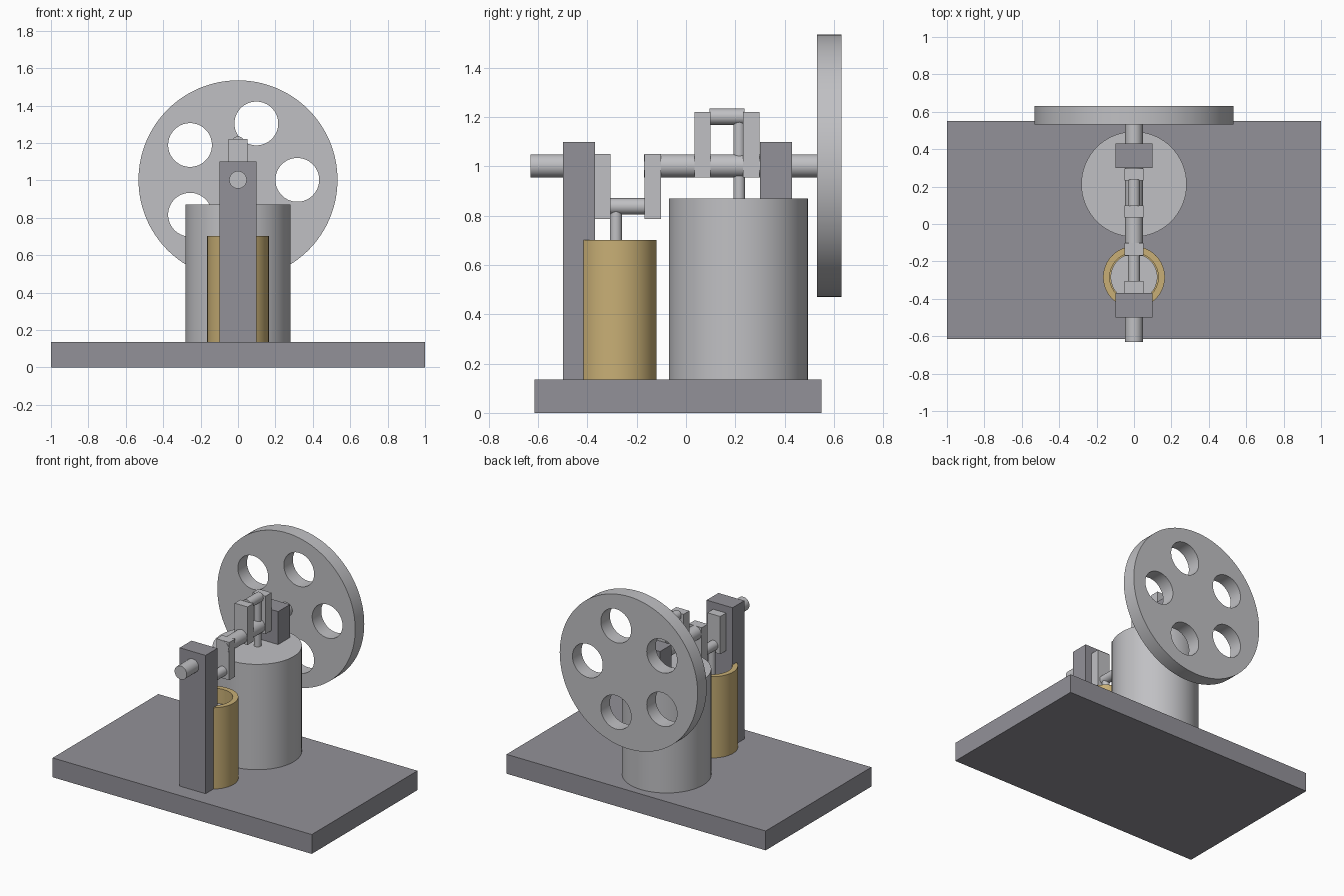
import bpy, math

if "Cube" in bpy.data.objects:
    bpy.data.objects.remove(bpy.data.objects["Cube"])


def material(name, rgb):
    m = bpy.data.materials.new(name)
    m.diffuse_color = (*rgb, 1)
    m.use_nodes = True
    m.node_tree.nodes["Principled BSDF"].inputs["Base Color"].default_value = m.diffuse_color
    return m


FRAME = material("frame_grey", (0.29, 0.285, 0.315))
STEEL = material("light_steel", (0.53, 0.53, 0.55))
BRASS = material("brass", (0.58, 0.43, 0.18))

SHAFT_Z = 1.0025
BASE_TOP = 0.135
HOT_Y, PISTON_Y = 0.2125, -0.284


def box(name, x, y, z, mat):
    """Box from (min, max) pairs."""
    bpy.ops.mesh.primitive_cube_add(size=1, location=[sum(p) / 2 for p in (x, y, z)])
    o = bpy.context.object
    o.name = name
    o.scale = [p[1] - p[0] for p in (x, y, z)]
    bpy.ops.object.transform_apply(location=False, rotation=False, scale=True)
    o.data.materials.append(mat)
    return o


def rod(name, r, lo, hi, mat, x=0, y=0, z=0, axis="Z", sides=64):
    """Cylinder from lo to hi along the Z or Y axis."""
    mid = (lo + hi) / 2
    along_y = axis == "Y"
    bpy.ops.mesh.primitive_cylinder_add(
        vertices=sides, radius=r, depth=hi - lo,
        location=(x, mid, z) if along_y else (x, y, mid),
        rotation=(math.pi / 2 if along_y else 0, 0, 0))
    o = bpy.context.object
    o.name = name
    o.data.materials.append(mat)
    smooth(o)
    return o


def smooth(o):
    bpy.ops.object.select_all(action="DESELECT")
    o.select_set(True)
    bpy.context.view_layer.objects.active = o
    bpy.ops.object.shade_smooth_by_angle(angle=math.radians(35))


def cut(o, cutters):
    """Subtract the cutters, apply the result and remove them."""
    for c in cutters:
        m = o.modifiers.new("cut", "BOOLEAN")
        m.operation, m.solver, m.object = "DIFFERENCE", "EXACT", c
        c.hide_render = True
    bpy.ops.object.select_all(action="DESELECT")
    o.select_set(True)
    bpy.context.view_layer.objects.active = o
    for m in list(o.modifiers):
        bpy.ops.object.modifier_apply(modifier=m.name)
    for c in cutters:
        bpy.data.objects.remove(c)
    smooth(o)


# Base plate and the two bearing posts
box("base_plate", (-1, 1), (-0.615, 0.55), (0, BASE_TOP), FRAME)
box("front_post", (-0.1, 0.1), (-0.5, -0.37), (BASE_TOP, 1.1), FRAME)
box("rear_post", (-0.1, 0.1), (0.3, 0.43), (0.87, 1.1), FRAME)

# Large cylinder with its thin push rod
rod("large_cylinder", 0.282, BASE_TOP, 0.87, STEEL, y=HOT_Y)
rod("large_cylinder_rod", 0.024, 0.86, 1.19, STEEL, y=0.216, sides=32)

# Open brass cylinder with piston and piston rod
sleeve = rod("brass_cylinder", 0.165, BASE_TOP, 0.702, BRASS, y=PISTON_Y)
cut(sleeve, [rod("bore", 0.13, 0.16, 0.9, BRASS, y=PISTON_Y)])
rod("piston", 0.125, 0.4, 0.6, STEEL, y=PISTON_Y)
rod("piston_rod", 0.025, 0.59, 0.83, STEEL, y=PISTON_Y, sides=32)

# Crankshaft: main shaft sections, paired webs and crank pins
rod("front_shaft", 0.047, -0.632, -0.306, STEEL, z=SHAFT_Z, axis="Y")
rod("main_shaft", 0.047, -0.17, 0.56, STEEL, z=SHAFT_Z, axis="Y")
cranks = (("piston", (-0.37, -0.306), (-0.168, -0.102), (0.787, 1.05), 0.838),
          ("rear", (0.035, 0.1), (0.232, 0.298), (0.955, 1.22), 1.202))
for name, y1, y2, z, pin_z in cranks:
    for side, y in (("front", y1), ("back", y2)):
        box(f"{name}_crank_web_{side}", (-0.05, 0.05), y, z, STEEL)
    rod(f"{name}_crank_pin", 0.033, y1[1] - 0.005, y2[0] + 0.005, STEEL,
        z=pin_z, axis="Y", sides=32)

# Flywheel with five round holes
wheel = rod("flywheel", 0.532, 0.532, 0.632, STEEL, z=SHAFT_Z, axis="Y", sides=128)
holes = []
for i in range(5):
    a = math.tau * i / 5
    holes.append(rod("hole", 0.117, 0.4, 0.8, STEEL, x=0.317 * math.cos(a),
                     z=SHAFT_Z + 0.317 * math.sin(a), axis="Y"))
cut(wheel, holes)
